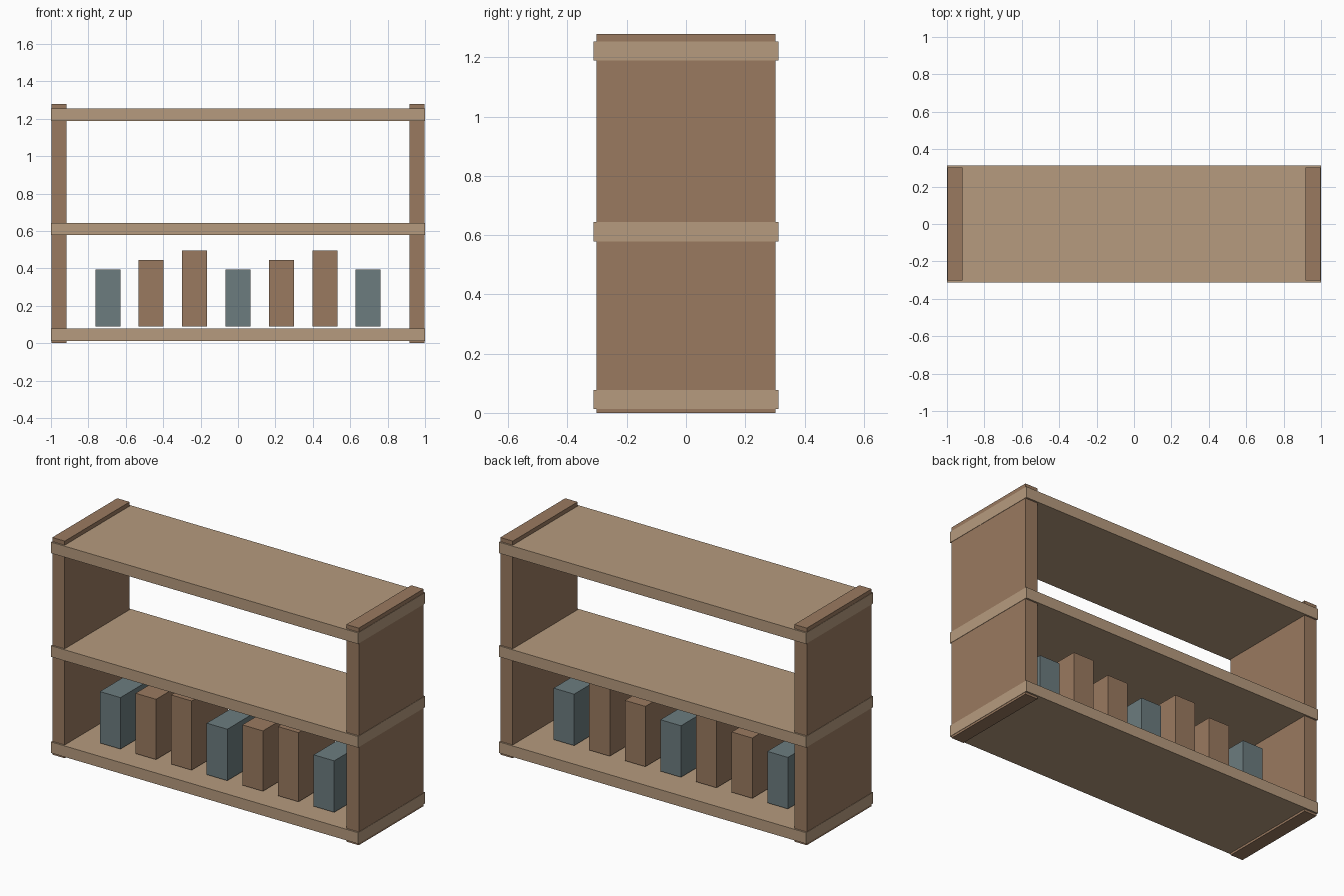
import bpy

old = bpy.data.objects.get("Cube")
if old:
    bpy.data.objects.remove(old, do_unlink=True)


def make_material(name, rgb):
    mat = bpy.data.materials.new(name)
    mat.use_nodes = True
    mat.diffuse_color = (*rgb, 1)
    mat.node_tree.nodes["Principled BSDF"].inputs["Base Color"].default_value = (*rgb, 1)
    return mat


light_wood = make_material("light wood", (0.468, 0.328, 0.209))
dark_wood = make_material("dark wood", (0.323, 0.195, 0.117))
slate = make_material("slate blue", (0.15, 0.202, 0.212))


def box(name, low, high, mat):
    """Box between two opposite corners."""
    bpy.ops.mesh.primitive_cube_add(size=1)
    obj = bpy.context.object
    obj.name = name
    for v in obj.data.vertices:
        v.co = [h if c > 0 else l for c, l, h in zip(v.co, low, high)]
    obj.data.materials.append(mat)
    return obj


# Upright end panels
box("right_panel", (-0.998, -0.302, 0), (-0.917, 0.302, 1.278), dark_wood)
box("left_panel", (0.917, -0.302, 0), (0.998, 0.302, 1.278), dark_wood)

# Three shelves, slightly proud of the panels
for name, z in (("bottom", 0.013), ("middle", 0.579), ("top", 1.189)):
    box(name + "_shelf", (-1, -0.312, z), (1, 0.312, z + 0.065), light_wood)

# Row of books in three repeating heights
for i in range(7):
    x = (i - 3) * 0.232
    top = 0.393 + 0.052 * (i % 3)
    box(f"book_{i + 1}", (x - 0.067, -0.195, 0.09), (x + 0.067, 0.142, top),
        dark_wood if i % 3 else slate)
